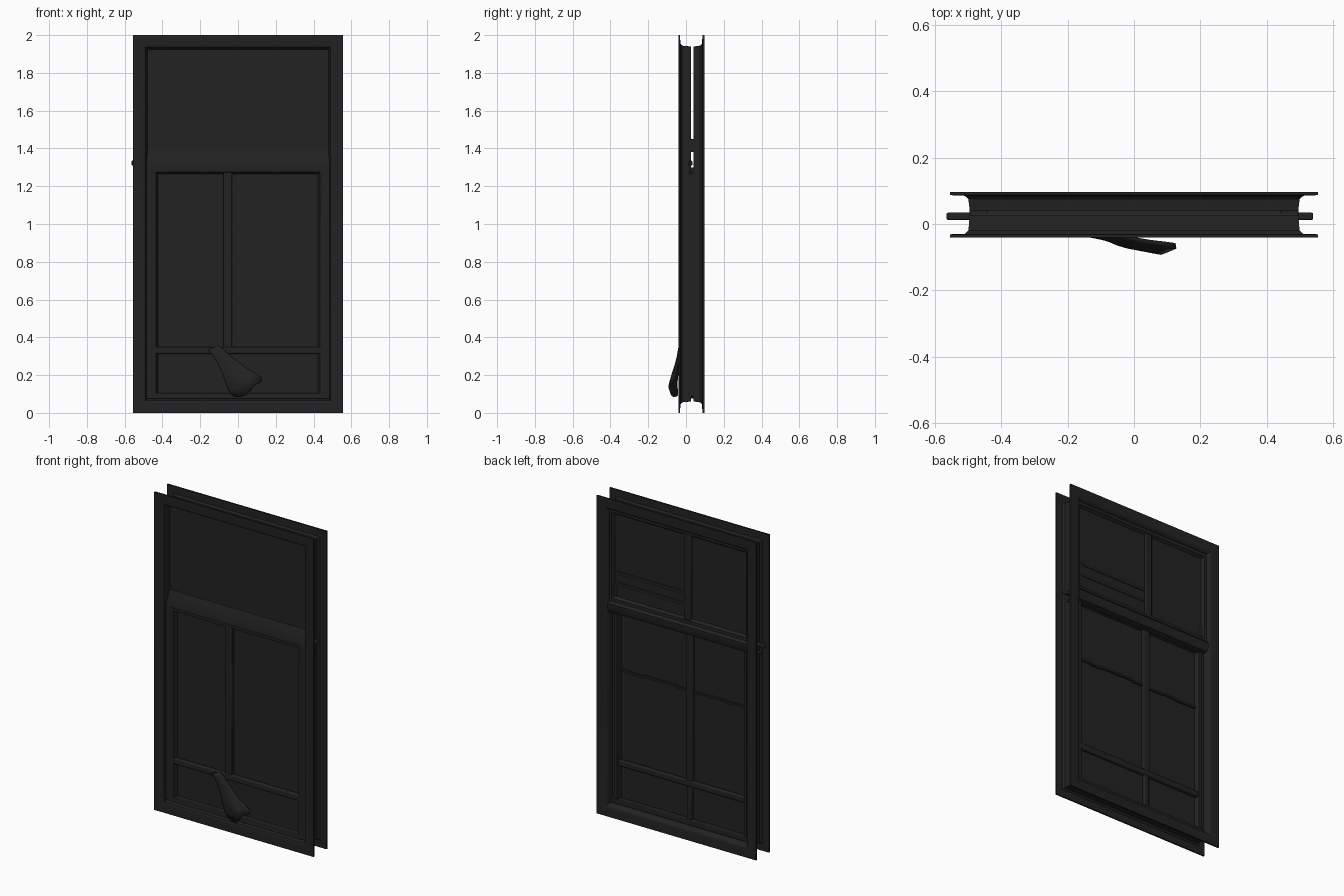
import bpy, bmesh, math, random

if "Cube" in bpy.data.objects:
    bpy.data.objects.remove(bpy.data.objects["Cube"])

random.seed(4)
dark = bpy.data.materials.new("charcoal_paint")
dark.diffuse_color = (0.016, 0.016, 0.016, 1)
dark.use_nodes = True
dark.node_tree.nodes["Principled BSDF"].inputs["Base Color"].default_value = dark.diffuse_color


def finish(name, bm, bevel=0.0):
    bmesh.ops.recalc_face_normals(bm, faces=bm.faces[:])
    me = bpy.data.meshes.new(name)
    bm.to_mesh(me)
    bm.free()
    ob = bpy.data.objects.new(name, me)
    bpy.context.collection.objects.link(ob)
    me.materials.append(dark)
    if bevel:
        m = ob.modifiers.new("soft_edges", "BEVEL")
        m.width, m.segments = bevel, 2
    return ob


def box(name, x0, x1, y0, y1, z0, z1, bevel=0.004):
    bm = bmesh.new()
    bmesh.ops.create_cube(bm, size=1)
    for v in bm.verts:
        v.co = ((x0 + x1) / 2 + v.co.x * (x1 - x0),
                (y0 + y1) / 2 + v.co.y * (y1 - y0),
                (z0 + z1) / 2 + v.co.z * (z1 - z0))
    return finish(name, bm, bevel)


def ring(name, x0, x1, z0, z1, profile):
    """Mitred rectangular frame; profile is (inset, y)."""
    bm = bmesh.new()
    loops = []
    for sx, sz in ((0, 0), (1, 0), (1, 1), (0, 1)):
        loops.append([bm.verts.new((x1 - d if sx else x0 + d, y,
                                    z1 - d if sz else z0 + d)) for d, y in profile])
    n = len(profile)
    for i in range(4):
        a, b = loops[i], loops[(i + 1) % 4]
        for j in range(n):
            k = (j + 1) % n
            bm.faces.new((a[j], a[k], b[k], b[j]))
    return finish(name, bm)


def bar_x(name, x0, x1, profile):
    """Horizontal moulding; profile is (y, z)."""
    bm = bmesh.new()
    a, b = [[bm.verts.new((x, y, z)) for y, z in profile] for x in (x0, x1)]
    n = len(profile)
    for j in range(n):
        bm.faces.new((a[j], a[(j + 1) % n], b[(j + 1) % n], b[j]))
    bm.faces.new(a)
    bm.faces.new(b)
    return finish(name, bm)


# front and back casings: wide thin flange turning into the opening
ring("front_casing", -.555, .555, 0, 2,
     [(0, -.041), (.052, -.041), (.065, -.034), (.074, -.012), (.078, .026),
      (.06, .026), (.056, -.02), (.045, -.03), (0, -.031)])
ring("back_casing", -.555, .555, 0, 2,
     [(0, .097), (.055, .097), (.066, .09), (.074, .075), (.078, .043),
      (.06, .041), (.056, .075), (.045, .085), (0, .087)])

# jambs and sill closing the lower half between the casings
for s, n in ((-1, "left"), (1, "right")):
    a, b = sorted((s * .44, s * .495))
    box(n + "_jamb", a, b, -.022, .05, .085, 1.27)
    box(n + "_front_stile", a, b, -.022, .0, 1.25, 1.30)
    box(n + "_upper_jamb", a, b, .008, .06, 1.38, 1.45)
box("sill", -.49, .49, -.022, .06, .075, .105)

# lower sash: panels, rails and middle bar, recessed on both faces
box("lower_panel", -.45, .45, .005, .028, .09, 1.27, 0)
ring("lower_sash_trim", -.455, .455, .075, 1.295,
     [(0, -.024), (.02, -.022), (.032, .006), (0, .006)])
ring("lower_sash_back_trim", -.46, .46, .075, 1.30,
     [(0, .058), (.018, .056), (.03, .027), (0, .027)])
box("middle_bar", -.078, -.032, -.018, .05, .335, 1.28, .006)
box("middle_bar_back", -.072, -.038, .025, .05, .1, .345, .006)
for y0, y1, n in ((-.022, .006, "front"), (.026, .052, "back")):
    box(n + "_bottom_rail", -.44, .44, y0, y1, .312, .35, .007)

# thin wavy bar on the back
random_z = [random.uniform(-.006, .006) for _ in range(12)]
for i in range(11):
    x = -.43 + i * .078
    box("thin_back_bar", x, x + .08, .024, .04, .905 + random_z[i], .918 + random_z[i], 0)

# meeting rails, with a slot left between front and back halves
bar_x("front_meeting_rail", -.485, .485,
      [(-.022, 1.275), (-.022, 1.30), (-.012, 1.35), (.004, 1.39), (.015, 1.39),
       (.002, 1.36), (.0, 1.275)])
bar_x("back_meeting_rail", -.495, .495,
      [(.046, 1.27), (.075, 1.28), (.085, 1.30), (.085, 1.335), (.064, 1.36), (.046, 1.37)])

# upper sash: separate front and back sheets
box("upper_front_panel", -.485, .485, .006, .024, 1.37, 1.93, 0)
bar_x("panel_join", -.485, .485, [(.01, 1.38), (.055, 1.38), (.05, 1.44), (.015, 1.46)])
box("upper_back_panel", -.485, .485, .045, .056, 1.35, 1.93, 0)
ring("upper_sash_back_trim", -.485, .485, 1.35, 1.925,
     [(0, .074), (.018, .072), (.03, .055), (0, .055)])
box("upper_back_bar", -.08, -.03, .05, .068, 1.36, 1.91, .006)
for z in (1.45, 1.52):
    box("upper_back_ledge", -.03, .44, .05, .06, z, z + .02, .003)

# side latches between the flanges at the meeting rail
for x0, x1, n in ((-.565, -.46, "left"), (.46, .54, "right")):
    box(n + "_latch", x0, x1, .012, .034, 1.31, 1.335, .005)
    box(n + "_latch_foot", x0 + .02, x1 - .02, .018, .03, 1.265, 1.285, .004)

# torn cloth hanging off the lower rail
rows = [((-.16, .335), (-.10, .358), -.028, .004),
        ((-.115, .285), (-.05, .305), -.034, .006),
        ((-.085, .22), (-.005, .275), -.042, .008),
        ((-.062, .155), (.04, .235), -.054, .012)]
hem = [(-.045, -.045, .10), (-.012, -.05, .082), (.04, -.072, .088), (.068, -.08, .112),
       (.078, -.092, .15), (.11, -.074, .155), (.15, -.063, .182)]
bm = bmesh.new()
grid = []
for (lx, lz), (rx, rz), y, fold in rows:
    grid.append([bm.verts.new((lx + (rx - lx) * t / 6,
                               y - fold * math.sin(math.pi * t / 6) * 1.6,
                               lz + (rz - lz) * t / 6)) for t in range(7)])
grid.append([bm.verts.new(p) for p in hem])
for a, b in zip(grid, grid[1:]):
    for i in range(6):
        bm.faces.new((a[i], a[i + 1], b[i + 1], b[i]))
cloth = finish("hanging_cloth", bm)
sub = cloth.modifiers.new("smooth", "SUBSURF")
sub.levels = sub.render_levels = 1
sol = cloth.modifiers.new("thickness", "SOLIDIFY")
sol.thickness, sol.offset = .012, 0

# smooth shading with sharp edges kept
bpy.ops.object.select_all(action="DESELECT")
for ob in bpy.context.collection.objects:
    ob.select_set(True)
    bpy.context.view_layer.objects.active = ob
bpy.ops.object.shade_smooth_by_angle(angle=math.radians(35))
